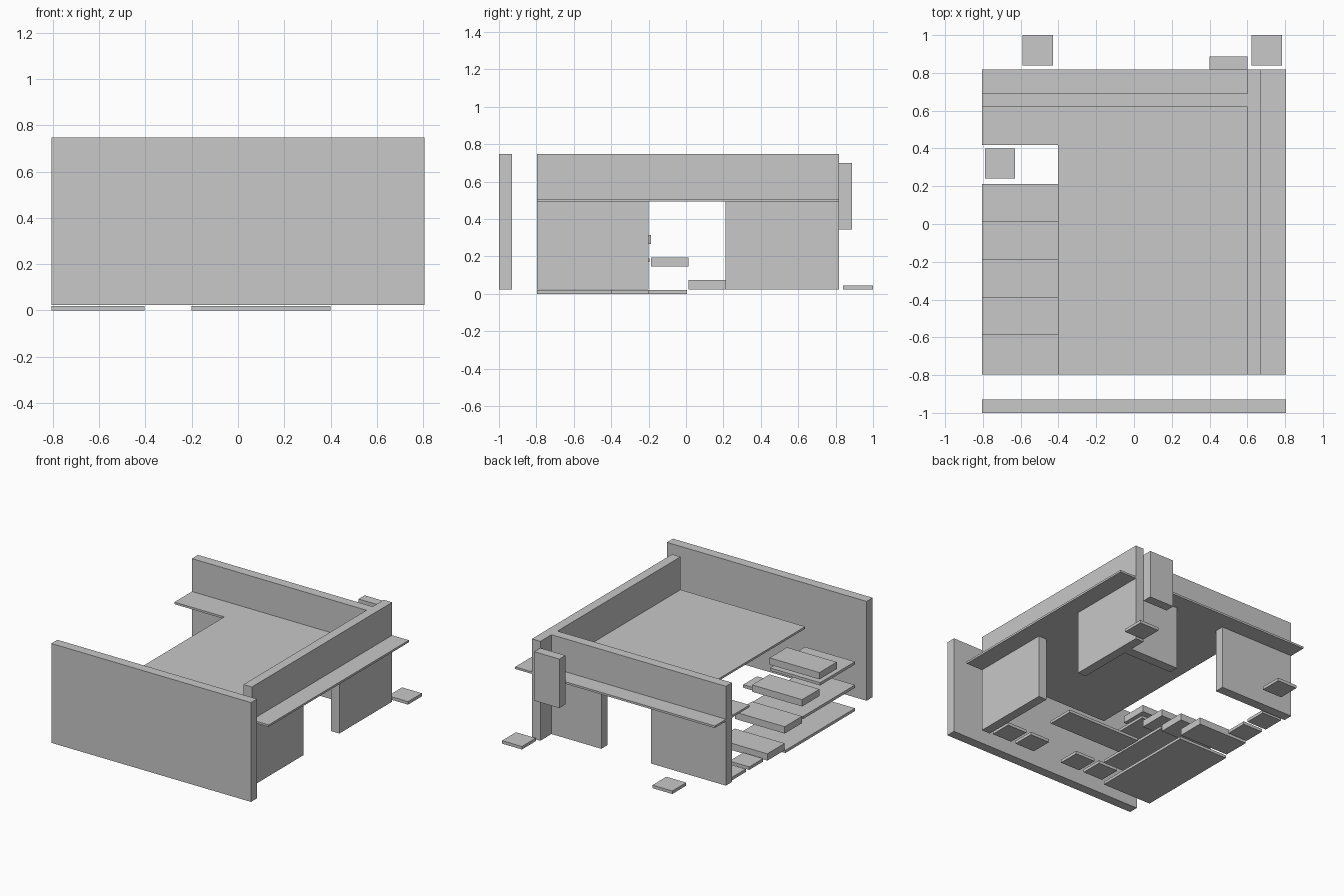
import bpy

cube = bpy.data.objects.get("Cube")
if cube:
    bpy.data.objects.remove(cube, do_unlink=True)

grey = bpy.data.materials.new("light grey")
grey.use_nodes = True
grey.diffuse_color = (0.58, 0.58, 0.58, 1)
for node in grey.node_tree.nodes:
    if node.type == 'BSDF_PRINCIPLED':
        node.inputs["Base Color"].default_value = grey.diffuse_color


def box(name, x, y, z):
    """Axis-aligned box from its (min, max) range on each axis."""
    spans = (x, y, z)
    bpy.ops.mesh.primitive_cube_add(size=1, location=[(a + b) / 2 for a, b in spans])
    ob = bpy.context.object
    ob.name = name
    ob.scale = [b - a for a, b in spans]
    bpy.ops.object.transform_apply(location=False, rotation=False, scale=True)
    ob.data.materials.append(grey)
    return ob


# Shared limits of the building
SIDE = 0.805
FRONT, BACK = -0.797, 0.818
BASE, UNDER, FLOOR, TOP = 0.024, 0.493, 0.508, 0.748
STAIR = (-SIDE, -0.403)
SIDE_WALL, BACK_WALL = (0.602, 0.67), (0.62, 0.69)
STOREY, PARAPET = (BASE, UNDER), (FLOOR, TOP)

# Freestanding front wall
box("front_wall", (-SIDE, SIDE), (-1, -0.93), (BASE, TOP))

# Upper floor, with the stair opening left free
box("upper_floor", (STAIR[1], SIDE), (FRONT, BACK), (UNDER, FLOOR))
box("upper_landing", STAIR, (0.418, BACK), (UNDER, FLOOR))

# Upper walls
box("side_parapet", SIDE_WALL, (FRONT, BACK), PARAPET)
box("back_parapet", (-SIDE, SIDE_WALL[0]), BACK_WALL, PARAPET)

# Ground floor walls on either side of the two doorways
box("side_wall_front", SIDE_WALL, (FRONT, -0.2), STOREY)
box("side_wall_back", SIDE_WALL, (0.21, BACK), STOREY)
box("back_wall_left", (0.2, SIDE_WALL[0]), BACK_WALL, STOREY)
box("back_wall_right", (-SIDE, -0.2), BACK_WALL, STOREY)

# Box hung on the back corner
box("hanging_box", (0.4, SIDE_WALL[0]), (BACK, 0.888), (0.343, 0.7))

# Stair treads, rising towards the front
for i in range(4):
    y, z = 0.013 - 0.2 * i, BASE + 0.121 * i
    box(f"stair_tread_{i + 1}", STAIR, (y, y + 0.2), (z, z + 0.05))

# Shelves under the stair, shorter as they go up
for i in range(3):
    z = 0.17 * i
    box(f"stair_shelf_{i + 1}", STAIR, (FRONT, 0.005 - 0.2 * i), (z, z + 0.02))

# Floor mat
box("floor_mat", (-0.2, 0.4), (-0.397, -0.198), (0, 0.02))

# Loose square pads
pads = [(0.5, -0.71), (0.3, -0.71), (-0.1, -0.71), (-0.3, -0.71),
        (-0.71, 0.32), (-0.71, 0.52), (-0.51, 0.92), (0.703, 0.92)]
for i, (x, y) in enumerate(pads):
    box(f"square_pad_{i + 1}", (x - 0.08, x + 0.08), (y - 0.08, y + 0.08), (BASE, 0.046))
